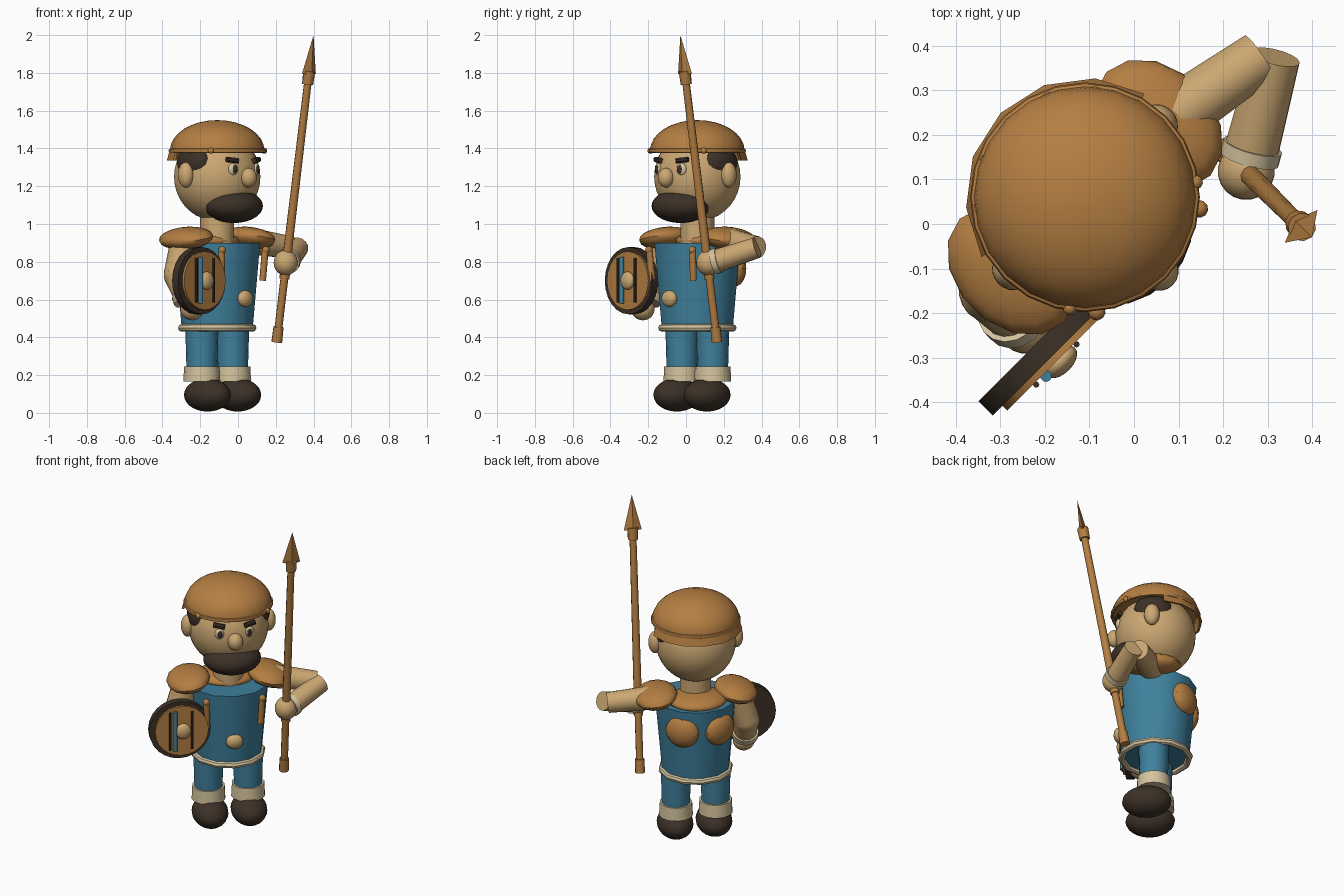
import bpy, bmesh, math
from mathutils import Matrix, Vector

if "Cube" in bpy.data.objects:
    bpy.data.objects.remove(bpy.data.objects["Cube"])

# The figure is modelled facing -y, then turned and placed by FRAME
FRAME = Matrix.Translation((-0.11, 0.06, 0)) @ Matrix.Rotation(math.radians(45), 4, 'Z')


def material(name, rgb):
    m = bpy.data.materials.new(name)
    m.diffuse_color = (*rgb, 1)
    m.use_nodes = True
    m.node_tree.nodes["Principled BSDF"].inputs["Base Color"].default_value = m.diffuse_color
    return m


SKIN = material("skin", (0.60, 0.39, 0.17))
LEATHER = material("leather_brown", (0.46, 0.21, 0.055))
BLUE = material("tunic_blue", (0.05, 0.22, 0.34))
DARK = material("dark_brown", (0.045, 0.03, 0.02))
CREAM = material("cream", (0.66, 0.55, 0.34))


def finish(bm, name, mat, matrix=Matrix(), angle=40):
    bm.transform(FRAME @ matrix)
    bmesh.ops.recalc_face_normals(bm, faces=bm.faces)
    me = bpy.data.meshes.new(name)
    bm.to_mesh(me)
    bm.free()
    me.materials.append(mat)
    ob = bpy.data.objects.new(name, me)
    bpy.context.collection.objects.link(ob)
    bpy.context.view_layer.objects.active = ob
    ob.select_set(True)
    bpy.ops.object.shade_smooth_by_angle(angle=math.radians(angle))
    ob.select_set(False)
    return ob


def ball(name, mat, loc, size, rot=(0, 0, 0), seg=20, rings=14):
    bm = bmesh.new()
    bmesh.ops.create_uvsphere(bm, u_segments=seg, v_segments=rings, radius=1)
    m = Matrix.Translation(loc)
    for a, axis in zip(rot, "XYZ"):
        m = m @ Matrix.Rotation(math.radians(a), 4, axis)
    return finish(bm, name, mat, m @ Matrix.Diagonal((*size, 1)))


def rod(name, mat, a, b, r1, r2=None, seg=16, squash=1):
    a, b = Vector(a), Vector(b)
    bm = bmesh.new()
    bmesh.ops.create_cone(bm, cap_ends=True, segments=seg, radius1=r1,
                          radius2=r1 if r2 is None else r2, depth=(b - a).length)
    m = Matrix.Translation((a + b) / 2) @ Vector((0, 0, 1)).rotation_difference(b - a).to_matrix().to_4x4()
    return finish(bm, name, mat, m @ Matrix.Diagonal((1, squash, 1, 1)))


def lathe(name, mat, profile, seg=20, start=0, sweep=360, angle=40):
    bm = bmesh.new()
    vs = [bm.verts.new((r, 0, z)) for r, z in profile]
    es = [bm.edges.new(p) for p in zip(vs, vs[1:])]
    m = Matrix.Rotation(math.radians(start), 3, 'Z')
    bmesh.ops.rotate(bm, verts=vs, matrix=m)
    bmesh.ops.spin(bm, geom=vs + es, axis=(0, 0, 1), cent=(0, 0, 0),
                   angle=math.radians(sweep), steps=seg)
    bmesh.ops.remove_doubles(bm, verts=bm.verts, dist=1e-4)
    return finish(bm, name, mat, angle=angle)


def ring(z, r, w, h, n=8):
    return [(r + w * math.cos(2 * math.pi * i / n), z + h * math.sin(2 * math.pi * i / n))
            for i in range(n + 1)]


# Torso and hem
lathe("torso", BLUE, [(0, 0.45), (0.195, 0.45), (0.235, 0.9), (0, 0.9)], seg=12)
lathe("tunic_hem", CREAM, ring(0.45, 0.195, 0.02, 0.02), seg=12)
ball("neck_mantle", LEATHER, (0, 0.06, 0.91), (0.17, 0.15, 0.05))
ball("belt_button", SKIN, (0, -0.21, 0.605), (0.05, 0.03, 0.044))
rod("neck", SKIN, (0, 0, 0.9), (0, 0, 1.1), 0.09)

# Head
ball("head", SKIN, (0, 0, 1.25), (0.23, 0.23, 0.235), seg=28, rings=18)
ball("nose", SKIN, (0, -0.235, 1.245), (0.044, 0.044, 0.052))
ball("beard", DARK, (0, -0.125, 1.095), (0.167, 0.14, 0.09))

# Helmet: dome, rolled rim and neck guard
dome = [(0.25 * math.cos(t * math.pi / 16), 1.39 + 0.16 * math.sin(t * math.pi / 16)) for t in range(9)]
lathe("helmet_dome", LEATHER, [(0, 1.39)] + dome, seg=24, angle=35)
lathe("helmet_rim", LEATHER, ring(1.388, 0.248, 0.01, 0.012), seg=24)
lathe("neck_guard", LEATHER, [(0.235, 1.4), (0.25, 1.4), (0.268, 1.335), (0.255, 1.335), (0.235, 1.4)],
      seg=6, start=15, sweep=150)

# Paired parts
for s, side in ((-1, "right"), (1, "left")):
    ball(f"ear_{side}", SKIN, (s * 0.235, 0, 1.26), (0.04, 0.045, 0.067))
    ball(f"hair_{side}", DARK, (s * 0.175, 0, 1.325), (0.062, 0.11, 0.085))
    ball(f"eye_{side}", CREAM, (s * 0.088, -0.206, 1.29), (0.027, 0.015, 0.032), (0, 0, s * 22))
    ball(f"pupil_{side}", DARK, (s * 0.086, -0.217, 1.29), (0.016, 0.009, 0.022), (0, 0, s * 22))
    rod(f"eyebrow_{side}", DARK, (s * 0.058, -0.215, 1.335), (s * 0.12, -0.19, 1.342), 0.015, seg=8)
    ball(f"helmet_rivet_{side}", LEATHER, (s * 0.2, -0.152, 1.388), (0.016, 0.016, 0.016), seg=10, rings=8)
    ball(f"shoulder_pad_{side}", LEATHER, (s * 0.233, 0, 0.925), (0.125, 0.165, 0.058), (0, s * 10, 0), seg=14, rings=10)
    ball(f"back_patch_{side}", LEATHER, (s * 0.108, 0.175, 0.765), (0.1, 0.055, 0.095), (0, 0, -s * 30), seg=14)
    rod(f"strap_{side}", LEATHER, (s * 0.155, -0.185, 0.7), (s * 0.162, -0.197, 0.86), 0.018, seg=10)
    ball(f"strap_knob_{side}", LEATHER, (s * 0.163, -0.2, 0.862), (0.02, 0.02, 0.02), seg=10, rings=8)
    rod(f"leg_{side}", BLUE, (s * 0.115, 0, 0.18), (s * 0.115, 0, 0.46), 0.08, 0.088)
    rod(f"leg_cuff_{side}", CREAM, (s * 0.115, 0, 0.165), (s * 0.115, 0, 0.245), 0.098, 0.094)
    ball(f"shoe_{side}", DARK, (s * 0.113, -0.04, 0.095), (0.104, 0.142, 0.088))

# Right arm, hanging behind the shield
rod("right_upper_arm", SKIN, (-0.235, 0, 0.92), (-0.295, 0, 0.73), 0.08, 0.075)
ball("right_elbow", SKIN, (-0.295, 0, 0.73), (0.075, 0.075, 0.075))
rod("right_forearm", SKIN, (-0.295, 0, 0.73), (-0.3, -0.075, 0.6), 0.075, 0.062)
rod("right_cuff", CREAM, (-0.299, -0.06, 0.63), (-0.3, -0.08, 0.595), 0.076)
ball("right_hand", SKIN, (-0.298, -0.11, 0.55), (0.063, 0.063, 0.06))

# Left arm, bent out and back to the spear
rod("left_upper_arm", SKIN, (0.2, 0, 0.915), (0.5, -0.055, 0.875), 0.072, 0.06)
rod("left_forearm", SKIN, (0.525, -0.08, 0.875), (0.325, -0.198, 0.80), 0.056, 0.062)
rod("left_cuff", CREAM, (0.348, -0.185, 0.808), (0.322, -0.2, 0.8), 0.068)
ball("left_hand", SKIN, (0.297, -0.215, 0.795), (0.064, 0.064, 0.068))

# Shield: backing, face plate, boss and bars
rod("shield_back", DARK, (-0.315, -0.155, 0.7), (-0.315, -0.2, 0.7), 0.178, seg=24)
rod("shield_face", LEATHER, (-0.307, -0.195, 0.7), (-0.307, -0.215, 0.7), 0.155, seg=24)
ball("shield_boss", SKIN, (-0.3, -0.223, 0.7), (0.045, 0.026, 0.048))
rod("shield_blue_bar", BLUE, (-0.346, -0.222, 0.58), (-0.346, -0.222, 0.825), 0.013, seg=10)
for i, x in enumerate((-0.375, -0.247)):
    rod(f"shield_dark_bar_{i}", DARK, (x, -0.22, 0.585), (x, -0.22, 0.82), 0.007, seg=8)


# Spear, leaning forward
def on_spear(z):
    return (0.297, -0.148 - 0.276 * (z - 0.37) / 1.63, z)


for name, z1, z2, r1, r2 in (("shaft_lower", 0.40, 0.72, 0.021, 0.021),
                             ("shaft_upper", 0.72, 1.78, 0.024, 0.02),
                             ("grip_band", 0.71, 0.735, 0.027, 0.027),
                             ("butt_collar", 0.375, 0.455, 0.029, 0.027),
                             ("head_collar", 1.74, 1.81, 0.03, 0.032)):
    rod(f"spear_{name}", LEATHER, on_spear(z1), on_spear(z2), r1, r2, seg=10)
rod("spear_head", LEATHER, on_spear(1.795), on_spear(2.0), 0.052, 0.0, seg=4, squash=0.4)
